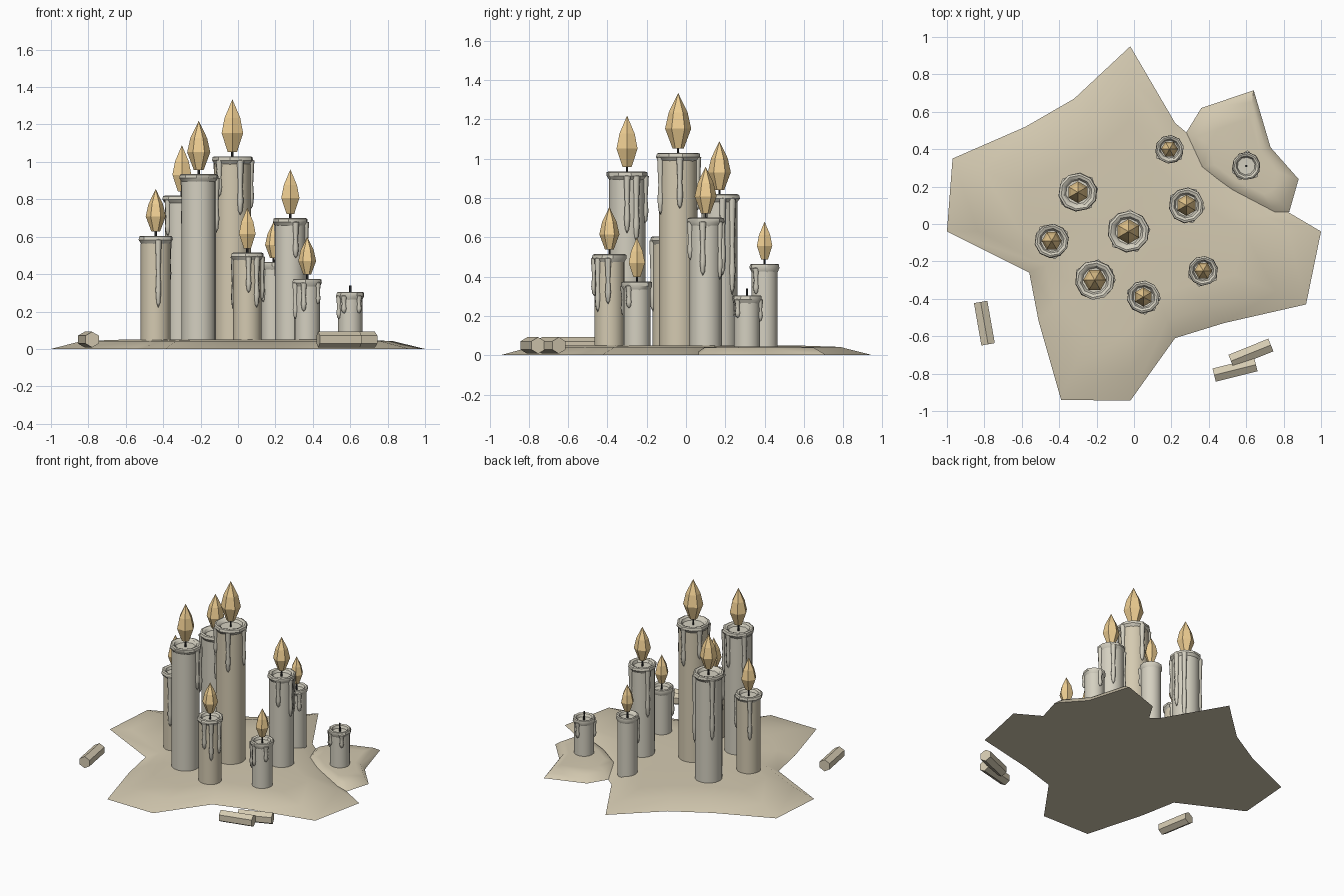
import bpy, bmesh, math, random
from mathutils import Matrix, Vector

if "Cube" in bpy.data.objects:
    bpy.data.objects.remove(bpy.data.objects["Cube"])

random.seed(4)


def material(name, rgb):
    m = bpy.data.materials.new(name)
    m.diffuse_color = (*rgb, 1)
    m.use_nodes = True
    m.node_tree.nodes["Principled BSDF"].inputs["Base Color"].default_value = m.diffuse_color
    return m


CREAM = material("cream_wax", (0.66, 0.59, 0.44))
PALE = material("pale_wax", (0.66, 0.63, 0.53))
FLAME = material("flame", (0.86, 0.62, 0.29))
DARK = material("wick", (0.03, 0.03, 0.03))


def lathe(bm, profile, sides, at, turn=0.0, wobble=0.0):
    """Spin (radius, z) points round a vertical axis; radius 0 makes a pole."""
    rings = []
    for r, z in profile:
        if r == 0:
            rings.append([bm.verts.new((at[0], at[1], z))])
            continue
        ring = []
        for i in range(sides):
            a = turn + 2 * math.pi * i / sides
            w = r * (1 + random.uniform(-wobble, wobble))
            ring.append(bm.verts.new((at[0] + w * math.cos(a), at[1] + w * math.sin(a), z)))
        rings.append(ring)
    bridge(bm, rings)


def bridge(bm, rings):
    n = max(len(r) for r in rings)
    for lo, hi in zip(rings, rings[1:]):
        for i in range(n):
            j = (i + 1) % n
            quad = [lo[i % len(lo)], lo[j % len(lo)], hi[j % len(hi)], hi[i % len(hi)]]
            bm.faces.new(list(dict.fromkeys(quad)))


def finish(bm, name, mat, smooth=None):
    bmesh.ops.recalc_face_normals(bm, faces=bm.faces)
    me = bpy.data.meshes.new(name)
    bm.to_mesh(me)
    bm.free()
    ob = bpy.data.objects.new(name, me)
    bpy.context.collection.objects.link(ob)
    me.materials.append(mat)
    if smooth:
        bpy.ops.object.select_all(action='DESELECT')
        ob.select_set(True)
        bpy.context.view_layer.objects.active = ob
        bpy.ops.object.shade_smooth_by_angle(angle=math.radians(smooth))
    return ob


# Wax puddles: star-like outline rising to a nearly flat top
def puddle(name, outline, centre, top):
    bm = bmesh.new()
    c = Vector(centre)
    rings = [[bm.verts.new((c.x, c.y, 0))]]
    for s, h in ((1, 0), (0.83, 0.85), (0.6, 1)):
        rings.append([bm.verts.new((*(c + (Vector(p) - c) * s), top * h)) for p in outline])
    rings.append([bm.verts.new((c.x, c.y, top))])
    bridge(bm, rings)
    finish(bm, name, CREAM, 60)


puddle("wax_puddle", [
    (-0.02, 0.95), (-0.32, 0.67), (-0.58, 0.52), (-0.97, 0.35), (-1.0, -0.04),
    (-0.56, -0.26), (-0.51, -0.52), (-0.39, -0.94), (-0.02, -0.945), (0.22, -0.61),
    (0.48, -0.53), (0.92, -0.43), (1.0, -0.04), (0.83, 0.06), (0.52, 0.26),
    (0.28, 0.49), (0.22, 0.54)], (-0.03, -0.03), 0.05)
puddle("small_wax_puddle", [
    (0.28, 0.49), (0.36, 0.62), (0.64, 0.715), (0.73, 0.41), (0.88, 0.24),
    (0.83, 0.065), (0.77, 0.04), (0.52, 0.16), (0.33, 0.3)], (0.58, 0.34), 0.045)


# Candles: x, y, rim radius, top, flame tip (0 = unlit), wax, drips (angle, length)
CANDLES = [
    (-0.03, -0.04, 0.113, 1.03, 1.335, CREAM, [(85, .28), (5, .27), (225, .2), (-65, .3), (150, .22)]),
    (-0.21, -0.30, 0.107, 0.935, 1.22, PALE, [(150, .3), (30, .34), (0, .3), (80, .25)]),
    (-0.30, 0.17, 0.105, 0.82, 1.09, PALE, [(45, .5), (10, .4), (-50, .3), (140, .45), (215, .2)]),
    (-0.44, -0.09, 0.092, 0.605, 0.855, CREAM, [(-80, .37), (30, .25), (130, .3)]),
    (0.28, 0.10, 0.095, 0.70, 0.96, PALE, [(60, .3), (-70, .2), (-10, .28), (150, .35)]),
    (0.37, -0.25, 0.080, 0.375, 0.60, PALE, [(-105, .16), (-35, .12), (205, .2)]),
    (0.05, -0.39, 0.088, 0.515, 0.755, CREAM, [(-85, .2), (-50, .28), (-5, .24), (160, .3)]),
    (0.19, 0.40, 0.077, 0.465, 0.68, PALE, [(-40, .14), (215, .2)]),
    (0.60, 0.31, 0.076, 0.305, 0, PALE, [(205, .13), (240, .1), (85, .12), (-45, .1)]),
]

for n, (x, y, rim, top, tip, wax, drips) in enumerate(CANDLES, 1):
    r = rim * 0.87
    # body with a lipped rim and a melted hollow
    bm = bmesh.new()
    lathe(bm, [(0, 0.03), (r, 0.03), (r, top - 0.04)], 16, (x, y))
    finish(bm, f"candle_body_{n}", wax, 40)
    bm = bmesh.new()
    lathe(bm, [(0, top - 0.045), (r * 0.97, top - 0.045), (rim, top - 0.022), (rim * 0.97, top - 0.004),
               (rim * 0.87, top), (rim * 0.72, top - 0.006), (rim * 0.62, top - 0.024),
               (0, top - 0.026)], 10, (x, y), 0.2, 0.02)
    finish(bm, f"candle_rim_{n}", PALE, 35)

    # wax drips hanging from the rim
    bm = bmesh.new()
    w = 0.012 + rim * 0.07
    for deg, length in drips:
        a = math.radians(deg)
        z = top - 0.015
        p = (x + r * math.cos(a), y + r * math.sin(a))
        lathe(bm, [(0, z), (w, z - 0.008), (w * 0.8, z - length * 0.3), (w * 0.65, z - length * 0.5),
                   (w * 0.9, z - length * 0.75), (w * 0.6, z - length * 0.93), (0, z - length)],
              6, p, a)
    finish(bm, f"wax_drips_{n}", PALE, 60)

    # wick
    bm = bmesh.new()
    lathe(bm, [(0, top - 0.03), (0.007, top - 0.03), (0.006, top + 0.035), (0, top + 0.035)], 6, (x, y))
    finish(bm, f"wick_{n}", DARK)

    # faceted flame
    if tip:
        z = top + 0.022
        h = tip - z
        bm = bmesh.new()
        lathe(bm, [(0, z), (h * 0.1, z), (h * 0.235, z + h * 0.36), (h * 0.17, z + h * 0.65), (0, tip)],
              6, (x, y), math.pi / 6 * (n % 2))
        finish(bm, f"flame_{n}", FLAME)

# Loose hexagonal wax sticks lying on the ground
for n, (x, y, deg) in enumerate([(-0.80, -0.53, 100), (0.54, -0.78, 14), (0.625, -0.69, 22)], 1):
    bm = bmesh.new()
    bmesh.ops.create_cone(bm, cap_ends=True, segments=6, radius1=0.042, radius2=0.042, depth=0.23)
    bm.transform(Matrix.Translation((x, y, 0.05)) @ Matrix.Rotation(math.radians(deg), 4, 'Z')
                 @ Matrix.Rotation(math.pi / 2, 4, 'Y') @ Matrix.Rotation(math.pi / 2, 4, 'Z'))
    # keep a corner edge uppermost
    zs = max(v.co.z for v in bm.verts)
    if zs < 0.09:
        bm.transform(Matrix.Translation((x, y, 0.05))
                     @ Matrix.Rotation(math.pi / 6, 4, Vector((math.cos(math.radians(deg)), math.sin(math.radians(deg)), 0)))
                     @ Matrix.Translation((-x, -y, -0.05)))
    finish(bm, f"wax_stick_{n}", CREAM)
